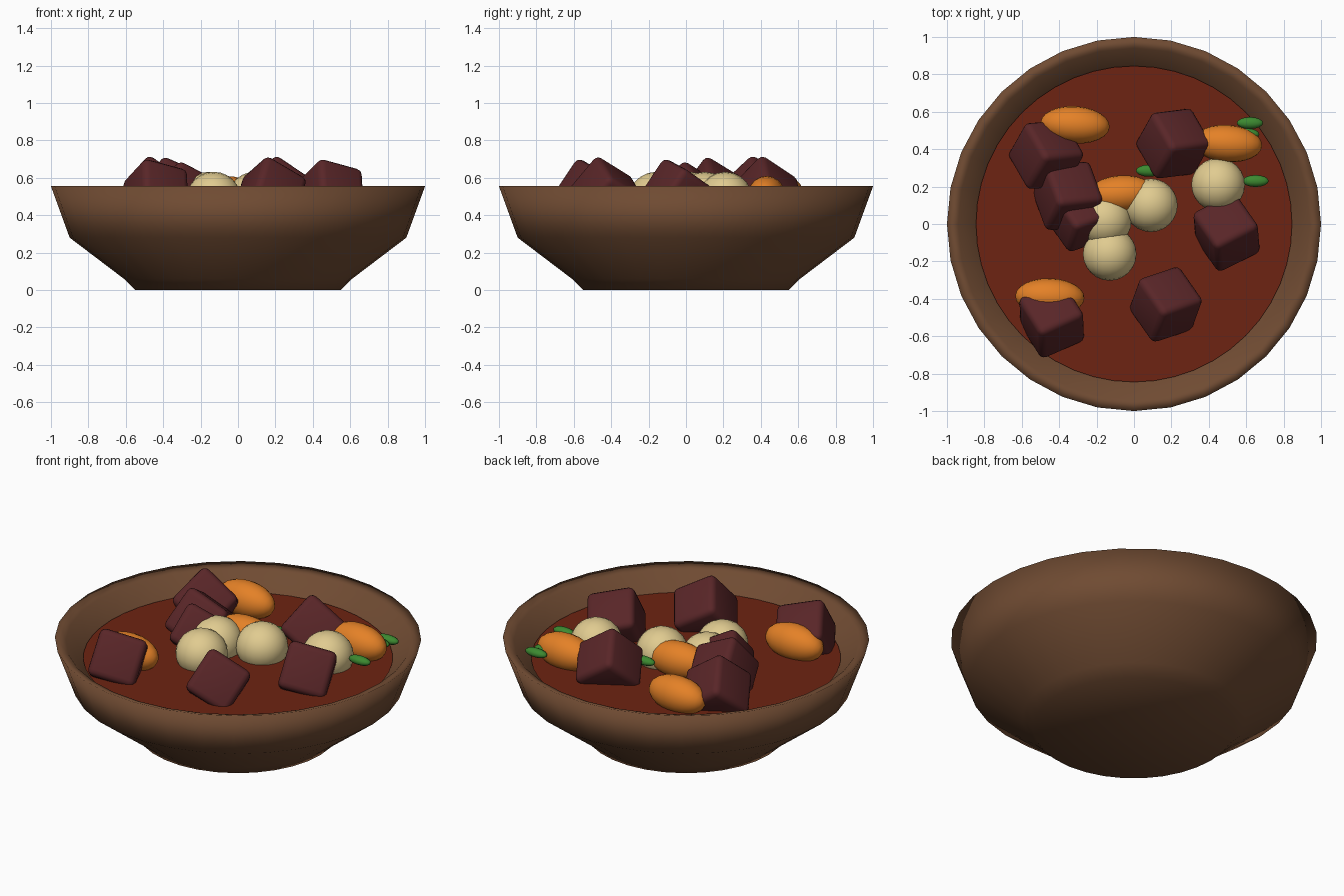
import bpy, bmesh, math
from mathutils import Matrix

cube = bpy.data.objects.get("Cube")
if cube:
    bpy.data.objects.remove(cube, do_unlink=True)


def material(name, color):
    m = bpy.data.materials.new(name)
    m.use_nodes = True
    m.diffuse_color = (*color, 1)
    bsdf = m.node_tree.nodes["Principled BSDF"]
    bsdf.inputs["Base Color"].default_value = (*color, 1)
    bsdf.inputs["Roughness"].default_value = 0.7
    return m


CLAY = material("brown clay", (0.16, 0.07, 0.032))
BROTH = material("red broth", (0.155, 0.017, 0.006))
MEAT = material("dark meat", (0.10, 0.019, 0.021))
CARROT = material("carrot orange", (0.78, 0.22, 0.02))
POTATO = material("potato cream", (0.75, 0.60, 0.28))
HERB = material("herb green", (0.045, 0.25, 0.03))


def finish(name, bm, mat):
    bmesh.ops.recalc_face_normals(bm, faces=bm.faces)
    for f in bm.faces:
        f.smooth = True
    mesh = bpy.data.meshes.new(name)
    bm.to_mesh(mesh)
    bm.free()
    mesh.materials.append(mat)
    ob = bpy.data.objects.new(name, mesh)
    bpy.context.collection.objects.link(ob)
    return ob


def lathe(name, profile, mat, sides=32):
    """Spin (radius, height) points about z; both ends lie on the axis."""
    bm = bmesh.new()
    verts = [bm.verts.new((r, 0, z)) for r, z in profile]
    edges = [bm.edges.new(pair) for pair in zip(verts, verts[1:])]
    bmesh.ops.spin(bm, geom=verts + edges, axis=(0, 0, 1), cent=(0, 0, 0),
                   angle=math.tau, steps=sides, use_duplicate=False)
    bmesh.ops.remove_doubles(bm, verts=bm.verts, dist=0.0005)
    return finish(name, bm, mat)


def lump(name, place, radii, yaw, mat, sides=20, rings=12):
    """Ellipsoid with its poles along its own x axis."""
    bm = bmesh.new()
    bmesh.ops.create_uvsphere(bm, u_segments=sides, v_segments=rings, radius=1,
                              matrix=Matrix.Rotation(math.pi / 2, 4, 'Y'))
    bmesh.ops.scale(bm, vec=radii, verts=bm.verts)
    ob = finish(name, bm, mat)
    ob.location = place
    ob.rotation_euler.z = math.radians(yaw)


def chunk(name, place, yaw, pitch, roll, size=0.27):
    """Soft-edged cube, rolled, pitched up and then turned."""
    bm = bmesh.new()
    bmesh.ops.create_cube(bm, size=size)
    bmesh.ops.bevel(bm, geom=bm.edges[:], offset=0.035, segments=3,
                    profile=0.5, affect='EDGES')
    ob = finish(name, bm, MEAT)
    ob.location = place
    ob.rotation_mode = 'YXZ'
    ob.rotation_euler = [math.radians(a) for a in (-pitch, roll, yaw)]


# Bowl with a closed foot and a sloping inner wall
lathe("bowl", [(0, 0), (0.55, 0), (0.61, 0.06), (0.9, 0.28), (1, 0.555),
               (0.94, 0.535), (0.84, 0.42), (0.6, 0.2), (0, 0.12)], CLAY)

# Broth surface
bm = bmesh.new()
bmesh.ops.create_circle(bm, cap_ends=True, segments=48, radius=0.845,
                        matrix=Matrix.Translation((0, 0, 0.44)))
finish("broth", bm, BROTH)

# Meat chunks: x, y, yaw, pitch, roll
for i, (x, y, yaw, pitch, roll) in enumerate([
        (-0.47, 0.37, 30, 32, 42), (-0.355, 0.15, 20, 30, 28),
        (-0.29, 0.03, 35, 28, 30), (0.21, 0.43, 30, 30, 40),
        (0.495, -0.045, 35, 30, 16), (0.17, -0.43, 35, 27, 33),
        (-0.44, -0.51, 32, 30, 16)]):
    chunk(f"meat_chunk_{i + 1}", (x, y, 0.505), yaw, pitch, roll,
          0.24 if i == 2 else 0.27)

# Potatoes
for i, (x, y) in enumerate([(0.45, 0.21), (0.09, 0.10),
                            (-0.13, -0.16), (-0.155, 0.02)]):
    lump(f"potato_{i + 1}", (x, y, 0.495), (0.143, 0.143, 0.137), 0, POTATO)

# Carrots
for i, (x, y, yaw) in enumerate([(-0.315, 0.53, -4), (0.50, 0.43, -4),
                                 (-0.07, 0.16, 4), (-0.45, -0.39, -2)]):
    lump(f"carrot_{i + 1}", (x, y, 0.505), (0.185, 0.1, 0.105), yaw, CARROT)

# Herb pieces
for i, (x, y) in enumerate([(0.62, 0.54), (0.65, 0.23), (0.08, 0.285),
                            (0.60, 0.48), (-0.49, 0.49)]):
    lump(f"herb_{i + 1}", (x, y, 0.51), (0.07, 0.032, 0.026), 0, HERB, 10, 8)
